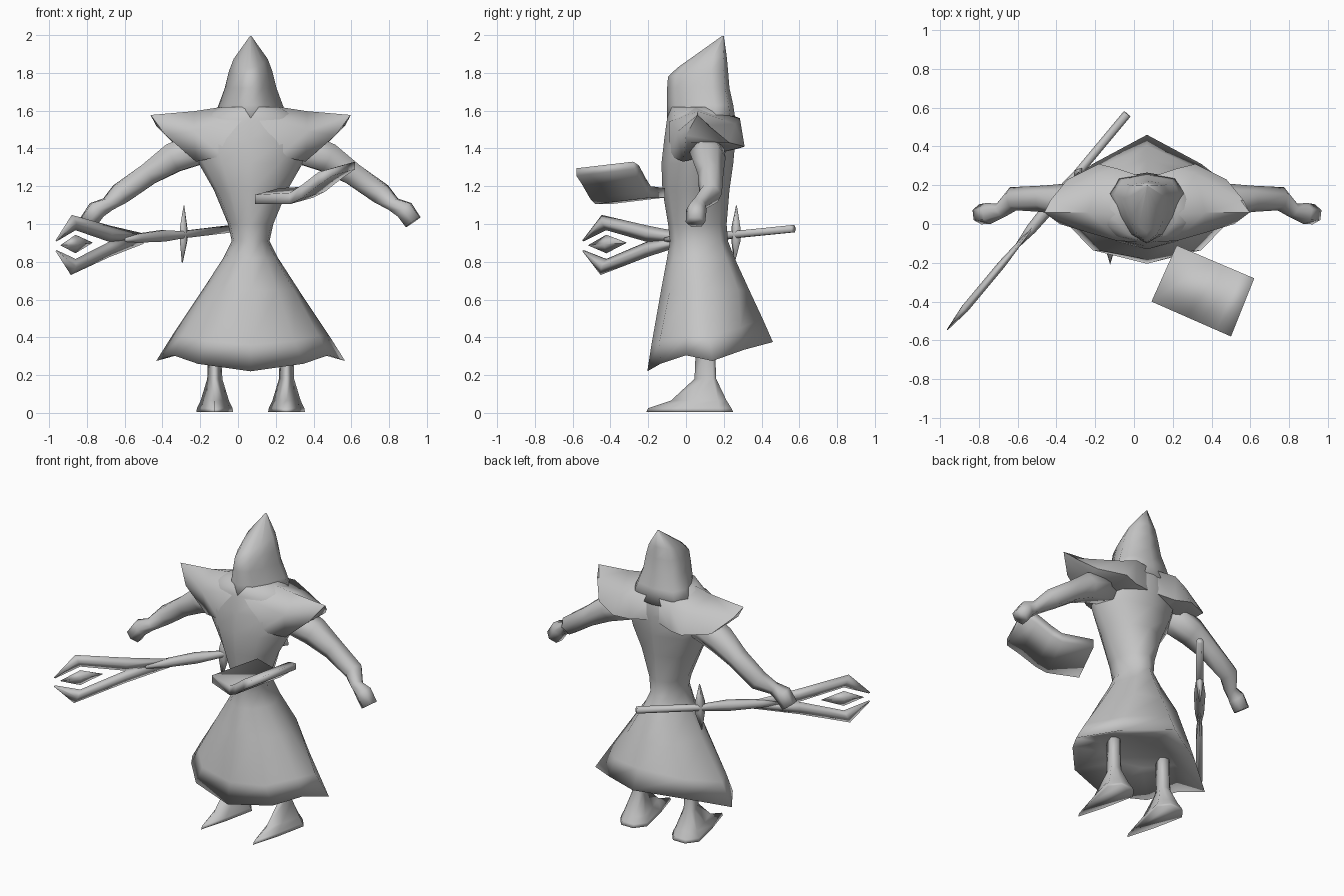
import bpy, bmesh, math
from mathutils import Vector

CX = 0.067  # the figure's own centre line
grey = bpy.data.materials.new("plain_grey")
grey.diffuse_color = (0.56, 0.56, 0.56, 1)


def loft(name, rings, mirror=False, x=0.0, angle=180):
    """Skin a list of equal-length closed rings and cap both ends."""
    bm = bmesh.new()
    vr = [[bm.verts.new(p) for p in r] for r in rings]
    n = len(rings[0])
    for a, b in zip(vr, vr[1:]):
        for i in range(n):
            j = (i + 1) % n
            bm.faces.new((a[i], a[j], b[j], b[i]))
    bm.faces.new(vr[0][::-1])
    bm.faces.new(vr[-1])
    bmesh.ops.recalc_face_normals(bm, faces=bm.faces)
    me = bpy.data.meshes.new(name)
    bm.to_mesh(me)
    bm.free()
    me.materials.append(grey)
    ob = bpy.data.objects.new(name, me)
    bpy.context.collection.objects.link(ob)
    ob.location.x = x
    bpy.ops.object.select_all(action='DESELECT')
    ob.select_set(True)
    bpy.context.view_layer.objects.active = ob
    bpy.ops.object.shade_smooth_by_angle(angle=math.radians(angle))
    if mirror:
        ob.modifiers.new("mirror", 'MIRROR')
    return ob


def both_sides(half):
    """Complete a half ring that starts and ends on the centre line."""
    return half + [(-p[0], p[1], p[2]) for p in half[-2:0:-1]]


def tube(path, sides=6):
    """Rings around a path of (x, y, z, radius)."""
    pts = [Vector(p[:3]) for p in path]
    rings = []
    for i, p in enumerate(pts):
        t = (pts[min(i + 1, len(pts) - 1)] - pts[max(i - 1, 0)]).normalized()
        u = t.cross(Vector((0, 0, 1))).normalized()
        v = u.cross(t)
        rings.append([p + path[i][3] * (u * math.cos(a) + v * math.sin(a))
                      for a in (2 * math.pi * k / sides for k in range(sides))])
    return rings


BODY = [(0, 0), (0.55, 0.1), (0.9, 0.3), (1, 0.5), (0.65, 0.875), (0, 1)]
HOOD = [(0, 0), (0.45, 0.13), (0.75, 0.38), (1, 0.72), (0.75, 0.93), (0, 1)]


def section(shape, z, half, front, back, tilt=0.0):
    """Horizontal section; tilt raises the back above the front."""
    d = back - front
    return both_sides([(half * a, front + d * b, z + tilt * d * (b - 0.5)) for a, b in shape])


# Robe: closed underside, flared skirt with uneven hem, waist, and chest
hem = both_sides([(0, -0.205, 0.22), (0.28, -0.135, 0.26), (0.41, 0.0, 0.305),
                  (0.5, 0.14, 0.275), (0.28, 0.31, 0.335), (0, 0.46, 0.375)])
under = [(px * 0.55, 0.11 + (py - 0.11) * 0.55, 0.385) for px, py, pz in hem]
low = both_sides([(0, -0.183, 0.36), (0.23, -0.14, 0.38), (0.36, 0.0, 0.41),
                  (0.415, 0.12, 0.41), (0.25, 0.29, 0.45), (0, 0.405, 0.5)])
robe = [under, hem, low]
for ring in [(0.65, 0.255, -0.132, 0.335), (0.82, 0.145, -0.1, 0.257), (0.91, 0.1, -0.085, 0.222),
             (1.0, 0.12, -0.095, 0.215), (1.18, 0.195, -0.125, 0.23), (1.32, 0.275, -0.13, 0.25),
             (1.45, 0.32, -0.115, 0.262), (1.56, 0.27, -0.1, 0.258), (1.62, 0.165, -0.09, 0.24)]:
    robe.append(section(BODY, *ring))
loft("robe", robe, x=CX)

# Pointed hood leaning back, narrowing to the front
loft("hood", [section(HOOD, 1.53, 0.21, -0.1, 0.265), section(HOOD, 1.63, 0.17, -0.1, 0.25),
              section(HOOD, 1.72, 0.137, -0.1, 0.23),
              section(HOOD, 1.80, 0.115, -0.095, 0.222, 0.12),
              section(HOOD, 1.86, 0.09, -0.045, 0.215, 0.25),
              section(HOOD, 1.995, 0.004, 0.19, 0.2)], x=CX)

# Winged shoulder cape, growing out of the chest and standing off behind
loft("shoulder_cape", [
    [(0, -0.09, 1.36), (0, -0.092, 1.55), (0, 0.05, 1.61), (0, 0.235, 1.58), (0, 0.24, 1.42)],
    [(0.15, -0.085, 1.36), (0.15, -0.088, 1.54), (0.15, 0.05, 1.62), (0.15, 0.285, 1.56), (0.15, 0.28, 1.40)],
    [(0.29, -0.015, 1.33), (0.3, -0.045, 1.49), (0.3, 0.06, 1.597), (0.25, 0.26, 1.53), (0.25, 0.31, 1.41)],
    [(0.40, 0.01, 1.43), (0.45, 0.0, 1.47), (0.53, 0.06, 1.577), (0.5, 0.12, 1.52), (0.41, 0.23, 1.43)],
], mirror=True, x=CX, angle=80)

# Arms with closed hands
loft("arm", tube([(0.22, 0.1, 1.42, 0.1), (0.41, 0.12, 1.35, 0.09), (0.54, 0.13, 1.265, 0.068),
                  (0.69, 0.13, 1.16, 0.062), (0.755, 0.07, 1.105, 0.04),
                  (0.815, 0.055, 1.075, 0.055), (0.86, 0.05, 1.01, 0.052)]),
     mirror=True, x=CX)


# Legs and pointed feet
def leg_ring(z, w, y0, y1):
    d = y1 - y0
    pts = [(0, 0), (0.55, 0.4), (1, 0.85), (0.45, 1), (-0.45, 1), (-1, 0.85), (-0.55, 0.4)]
    return [(0.19 + w * a, y0 + d * b, z) for a, b in pts]


loft("leg", [leg_ring(0.005, 0.098, -0.21, 0.25), leg_ring(0.025, 0.094, -0.2, 0.24),
             leg_ring(0.065, 0.075, -0.08, 0.215), leg_ring(0.18, 0.04, 0.045, 0.16),
             leg_ring(0.3, 0.037, 0.05, 0.155), leg_ring(0.42, 0.037, 0.05, 0.155)],
     mirror=True, x=CX)

# Staff, lying in one upright diagonal plane
SIDE = Vector((1.2, -1, 0)).normalized()


def on_staff(x, z):
    return Vector((x, 0.25 + (x + 0.3) * 1.2, z))


def blade(name, pairs, thick):
    """Diamond-section bar between outer and inner edge points, thin at both ends."""
    rings = []
    for i, (ox, oz, ix, iz) in enumerate(pairs):
        a, b = on_staff(ox, oz), on_staff(ix, iz)
        m = (a + b) / 2
        t = SIDE * thick * (0.15 if i in (0, len(pairs) - 1) else 1)
        rings.append([a, m + t, b, m - t])
    loft(name, rings)


shaft = [(-0.035, 0.975, 0.022), (-0.3, 0.943, 0.022), (-0.4, 0.937, 0.035),
         (-0.53, 0.925, 0.027), (-0.6, 0.917, 0.012)]
loft("staff_shaft", tube([(*on_staff(x, z), r) for x, z, r in shaft]))
blade("staff_upper_prong", [(-0.5, 0.95, -0.5, 0.91), (-0.68, 0.992, -0.68, 0.905),
                            (-0.88, 1.048, -0.86, 0.967), (-0.965, 0.915, -0.96, 0.908)], 0.02)
blade("staff_lower_prong", [(-0.5, 0.895, -0.5, 0.94), (-0.68, 0.825, -0.68, 0.907),
                            (-0.885, 0.73, -0.86, 0.815), (-0.965, 0.855, -0.96, 0.862)], 0.02)
blade("staff_gem", [(-0.94, 0.888, -0.937, 0.885), (-0.86, 0.943, -0.86, 0.845),
                    (-0.77, 0.902, -0.773, 0.898)], 0.02)
blade("staff_guard", [(-0.284, 1.098, -0.288, 1.098), (-0.268, 0.98, -0.308, 0.98),
                      (-0.268, 0.91, -0.308, 0.91), (-0.293, 0.795, -0.297, 0.795)], 0.022)

# Open book, folded along its spine
book = []
for t, z0, z1 in [(0, 1.125, 1.175), (0.45, 1.125, 1.185), (0.6, 1.155, 1.225),
                  (0.82, 1.225, 1.295), (1, 1.275, 1.315)]:
    back = Vector((0.22 + 0.4 * t, -0.11 - 0.17 * t, 0))
    front = back + Vector((-0.13 + 0.01 * t, -0.29 - 0.01 * t, -0.02))
    back.z = 0.015
    up0, up1 = Vector((0, 0, z0)), Vector((0, 0, z1))
    book.append([back + up0, front + up0, front + up1, back + up1])
loft("book", book)
